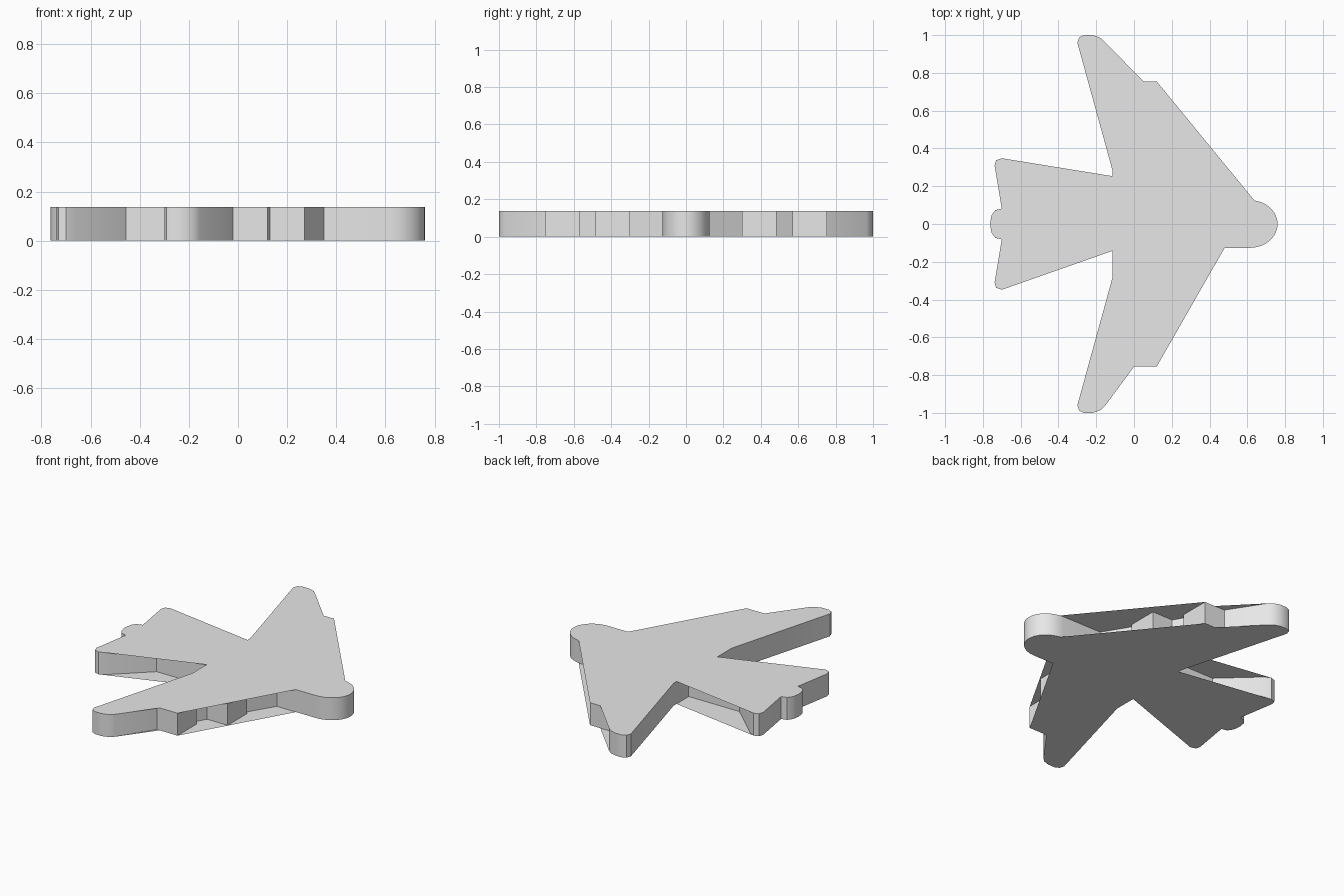
import bpy, bmesh, math

if "Cube" in bpy.data.objects:
    bpy.data.objects.remove(bpy.data.objects["Cube"])

H = 0.137  # plate thickness

grey = bpy.data.materials.new("light grey")
grey.diffuse_color = (0.8, 0.8, 0.8, 1)
grey.use_nodes = True
grey.node_tree.nodes["Principled BSDF"].inputs["Base Color"].default_value = grey.diffuse_color

# Half outline, nose to tail, in sections shared by the walls and the skins
nose = [(0.615 + 0.145 * math.cos(a), 0.126 * math.sin(a))
        for a in [math.pi / 2 * i / 10 for i in range(11)]]
body_side = [(0.48, 0.126), (0.35, 0.126)]
inner_engine = [(0.244, 0.3), (0.27, 0.3), (0.27, 0.485), (0.131, 0.485)]
outer_engine = [(0.083, 0.57), (0.12, 0.57)]
engine_corner = [(0.12, 0.755)]
wing_tip = [(-0.155, 0.965), (-0.18, 0.987), (-0.22, 1.0), (-0.265, 1.0),
            (-0.29, 0.988), (-0.3, 0.96)]
wing_root = [(-0.113, 0.28)]
tail_tip = [(-0.665, 0.33), (-0.7, 0.348), (-0.73, 0.338), (-0.738, 0.31)]
tail_end = [(-0.70, 0.082), (-0.735, 0.073), (-0.755, 0.045), (-0.762, 0)]

wall_half = (nose + body_side + inner_engine + outer_engine + engine_corner
             + [(-0.02, 0.755)] + wing_tip + wing_root
             + [(-0.113, 0.135), (-0.455, 0.135)] + tail_tip + tail_end)
# The skins bridge the engine gaps and the tail notch
left_skin = (nose[:-1] + engine_corner + [(0.05, 0.755)] + wing_tip + wing_root
             + [(-0.113, 0.253)] + tail_tip[1:] + tail_end)
right_skin = (nose + body_side[:1] + engine_corner + [(0.0, 0.755)] + wing_tip
              + wing_root + [(-0.113, 0.142)] + tail_tip[1:] + tail_end)


def closed(left, right):
    """Join a left half with a mirrored right half, counter-clockwise."""
    return left + [(x, -y) for x, y in reversed(right[1:-1])]


def finish(name, bm):
    mesh = bpy.data.meshes.new(name)
    bm.to_mesh(mesh)
    bm.free()
    mesh.materials.append(grey)
    ob = bpy.data.objects.new(name, mesh)
    bpy.context.collection.objects.link(ob)
    return ob


def skin(name, z, up):
    bm = bmesh.new()
    verts = [bm.verts.new((x, y, z)) for x, y in closed(left_skin, right_skin)]
    bm.faces.new(verts if up else verts[::-1])
    bm.normal_update()
    bmesh.ops.triangulate(bm, faces=bm.faces[:])
    return finish(name, bm)


# Side walls following the true aeroplane outline
bm = bmesh.new()
ring = closed(wall_half, wall_half)
low = [bm.verts.new((x, y, 0)) for x, y in ring]
high = [bm.verts.new((x, y, H)) for x, y in ring]
for i in range(len(ring)):
    j = (i + 1) % len(ring)
    bm.faces.new((low[i], low[j], high[j], high[i]))
walls = finish("side_walls", bm)

# Flat top and bottom
skin("top_skin", H, True)
skin("bottom_skin", 0, False)

# Smooth the rounded ends, keep the corners sharp
bpy.context.view_layer.objects.active = walls
walls.select_set(True)
bpy.ops.object.shade_smooth_by_angle(angle=math.radians(30))
